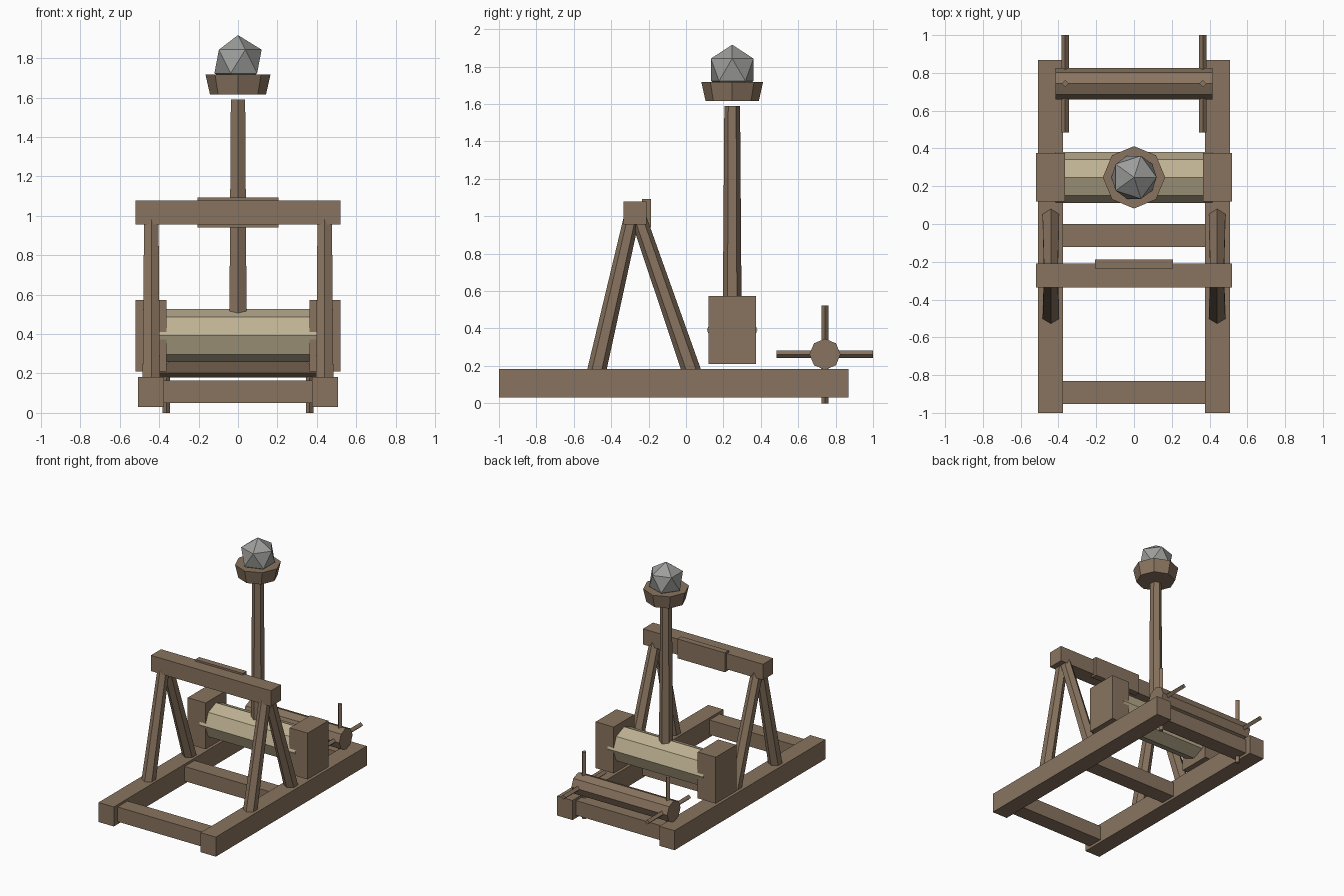
import bpy
from math import radians
from mathutils import Vector, Matrix

cube = bpy.data.objects.get("Cube")
if cube:
    bpy.data.objects.remove(cube, do_unlink=True)


def material(name, color):
    mat = bpy.data.materials.new(name)
    mat.use_nodes = True
    mat.diffuse_color = (*color, 1)
    mat.node_tree.nodes["Principled BSDF"].inputs["Base Color"].default_value = (*color, 1)
    return mat


WOOD = material("weathered wood", (0.25, 0.175, 0.115))
ROPE = material("pale rope", (0.52, 0.44, 0.29))
STONE = material("grey stone", (0.34, 0.34, 0.33))


def finish(name, mat):
    obj = bpy.context.object
    obj.name = name
    obj.data.name = name
    obj.data.materials.append(mat)
    return obj


def box(name, low, high, mat=WOOD):
    """Beam spanning two opposite corners."""
    low, high = Vector(low), Vector(high)
    bpy.ops.mesh.primitive_cube_add(size=1)
    bpy.context.object.data.transform(
        Matrix.Translation((low + high) / 2) @ Matrix.Diagonal((*(high - low), 1)))
    return finish(name, mat)


def pole(name, start, end, r1, r2, sides, mat=WOOD):
    """Faceted, optionally tapered pole with a corner lying in the YZ plane."""
    start, end = Vector(start), Vector(end)
    axis = (end - start).normalized()
    side = Vector((0, 1, 0)) if abs(axis.x) > 0.9 else Vector((1, 0, 0))
    turn = Matrix((side, axis.cross(side), axis)).transposed().to_4x4()
    bpy.ops.mesh.primitive_cone_add(vertices=sides, radius1=r1, radius2=r2,
                                    depth=(end - start).length)
    bpy.context.object.data.transform(Matrix.Translation((start + end) / 2) @ turn)
    return finish(name, mat)


ARM_Y = 0.247
WINCH_Y, WINCH_Z = 0.743, 0.262

# Base frame cross beams
for name, y in (("front", -0.953), ("middle", -0.123), ("rear", 0.70)):
    box(name + "_cross_beam", (-0.378, y, 0.05), (0.378, y + 0.123, 0.165))

# Mirrored parts: rails, A-frame legs, bundle blocks, winch handles
for label, s in (("left", 1), ("right", -1)):
    box(label + "_rail", (s * 0.442 - 0.066, -1, 0.03), (s * 0.442 + 0.066, 0.868, 0.183))
    box(label + "_bundle_block", (s * 0.442 - 0.078, 0.12, 0.21), (s * 0.442 + 0.078, 0.375, 0.573))
    x = s * 0.44
    pole(label + "_front_leg", (x, -0.483, 0.15), (x, -0.289, 1.0), 0.051, 0.042, 6)
    pole(label + "_rear_leg", (x, 0.037, 0.15), (x, -0.257, 1.0), 0.051, 0.042, 6)
    x = s * 0.364
    pole(label + "_upright_handle", (x, WINCH_Y, 0), (x, WINCH_Y, 0.522), 0.019, 0.019, 4)
    pole(label + "_level_handle", (x, 0.485, WINCH_Z), (x, 1.0, WINCH_Z), 0.019, 0.019, 4)

# Stop beam and its pad
box("stop_beam", (-0.52, -0.335, 0.955), (0.52, -0.21, 1.078))
box("stop_pad", (-0.206, -0.235, 0.94), (0.206, -0.187, 1.092))

# Rope bundle and winch drum
pole("rope_bundle", (-0.415, ARM_Y, 0.392), (0.415, ARM_Y, 0.392), 0.135, 0.135, 8, ROPE)
pole("winch_drum", (-0.415, WINCH_Y, WINCH_Z), (0.415, WINCH_Y, WINCH_Z), 0.083, 0.083, 8)

# Throwing arm, cup and boulder
pole("throwing_arm", (0, ARM_Y, 0.39), (0, ARM_Y, 1.59), 0.051, 0.042, 6)
pole("cup", (0, ARM_Y, 1.615), (0, ARM_Y, 1.717), 0.142, 0.165, 8)
bpy.ops.mesh.primitive_ico_sphere_add(subdivisions=1, radius=0.134)
bpy.context.object.data.transform(Matrix.Translation((0, ARM_Y, 1.783)))
finish("boulder", STONE)
